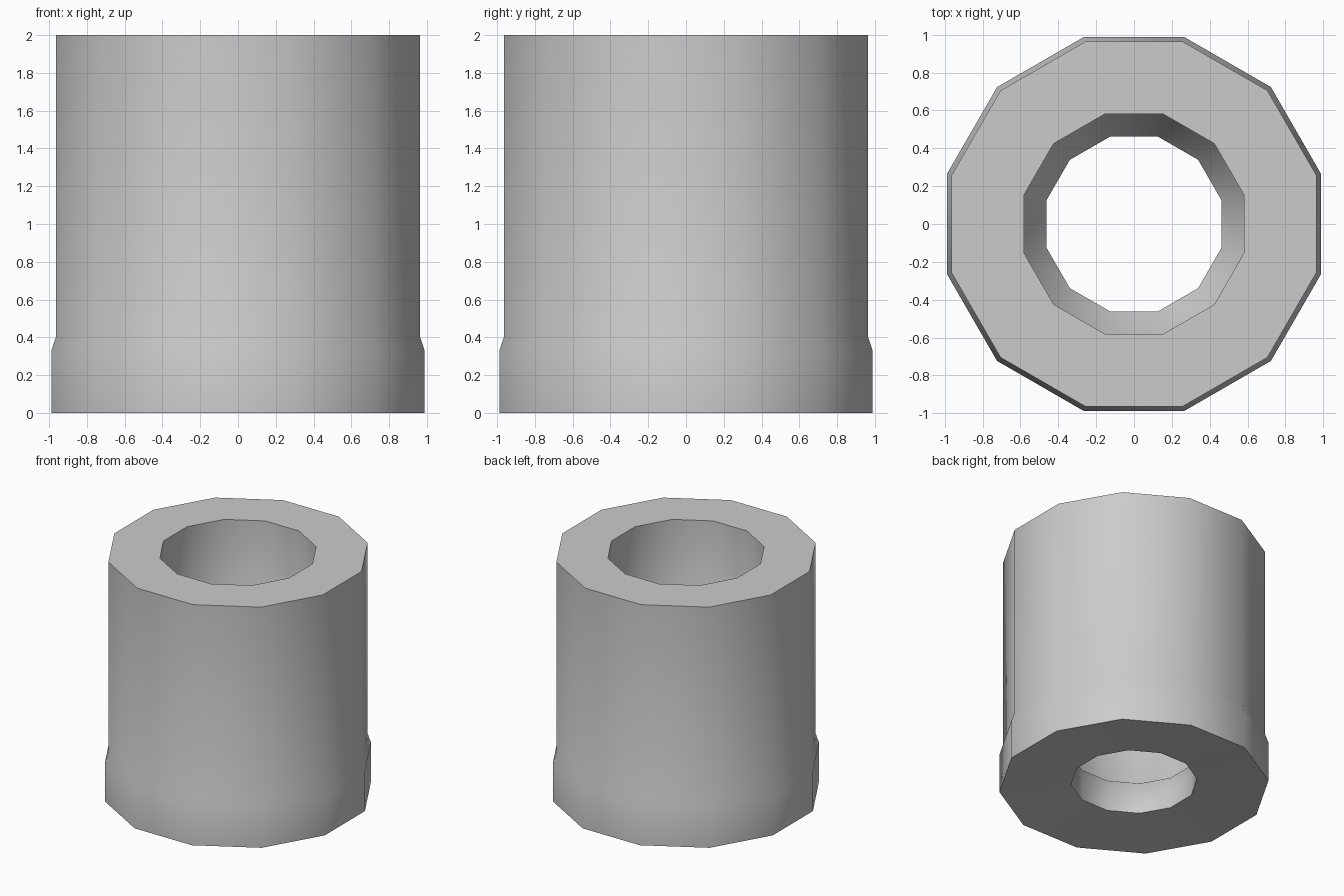
import bpy, bmesh, math

if "Cube" in bpy.data.objects:
    bpy.data.objects.remove(bpy.data.objects["Cube"])

SIDES = 12
# closed wall cross-section: (distance to flat side, height)
PROFILE = [
    (0.988, 0.00), (0.988, 0.33), (0.963, 0.405), (0.963, 2.00),  # outside with flared foot
    (0.58, 2.00), (0.58, 0.375), (0.463, 0.30), (0.463, 0.04),    # bore with inner ledge
]

# revolve the cross-section into a 12-sided sleeve
bm = bmesh.new()
rings = []
for k in range(SIDES):
    a = 2 * math.pi * (k + 0.5) / SIDES
    ring = []
    for apothem, z in PROFILE:
        r = apothem / math.cos(math.pi / SIDES)
        ring.append(bm.verts.new((r * math.cos(a), r * math.sin(a), z)))
    rings.append(ring)
n = len(PROFILE)
for k in range(SIDES):
    here, there = rings[k], rings[(k + 1) % SIDES]
    for i in range(n):
        j = (i + 1) % n
        bm.faces.new((here[i], there[i], there[j], here[j]))
bmesh.ops.recalc_face_normals(bm, faces=bm.faces[:])

mesh = bpy.data.meshes.new("hollow_sleeve")
bm.to_mesh(mesh)
bm.free()
sleeve = bpy.data.objects.new("hollow_sleeve", mesh)
bpy.context.collection.objects.link(sleeve)

# smooth sides, sharp rims
bpy.context.view_layer.objects.active = sleeve
sleeve.select_set(True)
bpy.ops.object.shade_smooth_by_angle(angle=math.radians(60))
